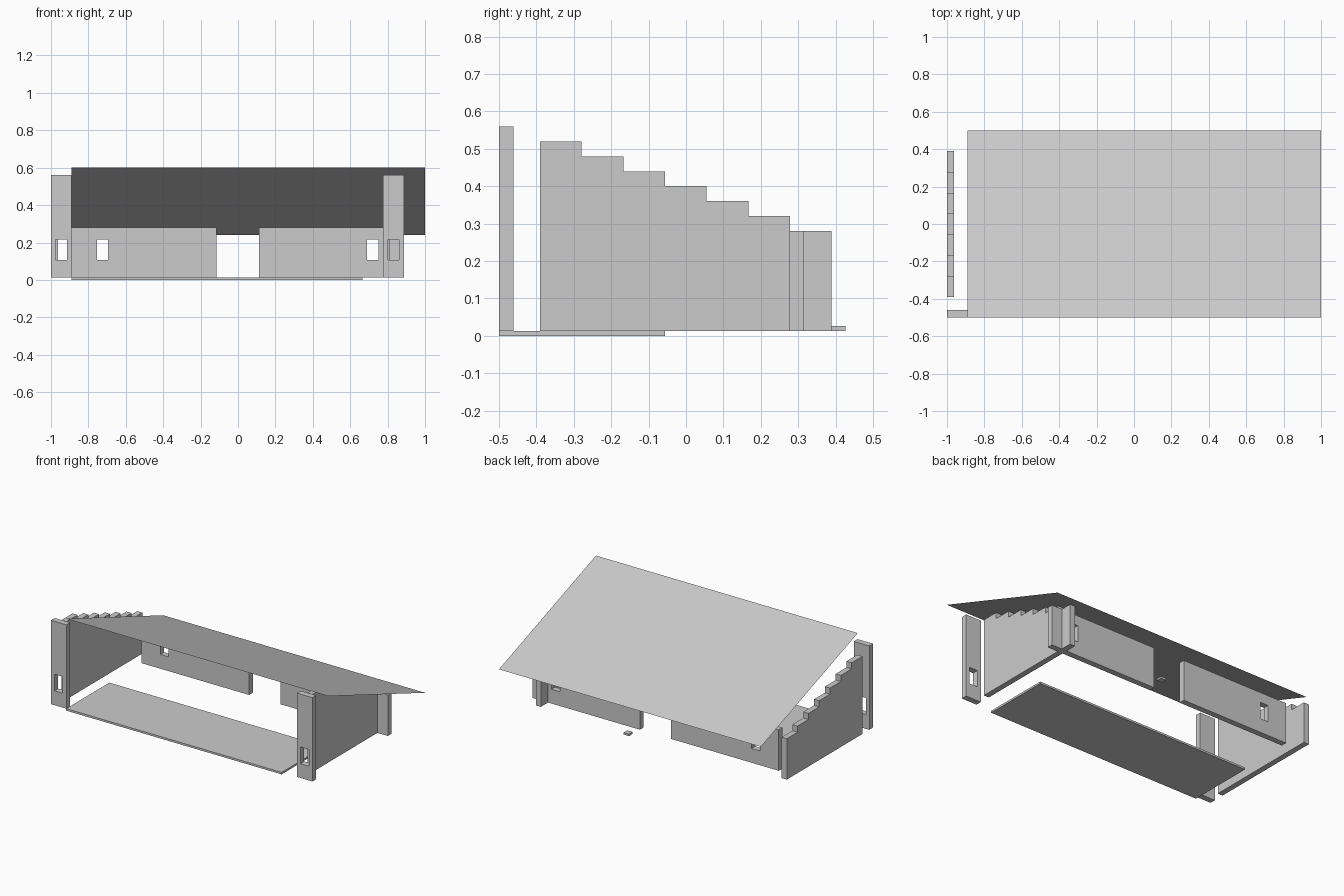
import bpy

if "Cube" in bpy.data.objects:
    bpy.data.objects.remove(bpy.data.objects["Cube"])


def make(name, verts, faces):
    mesh = bpy.data.meshes.new(name)
    mesh.from_pydata(verts, [], faces)
    mesh.update()
    obj = bpy.data.objects.new(name, mesh)
    bpy.context.collection.objects.link(obj)
    return obj


def box(name, x0, x1, y0, y1, z0, z1):
    bpy.ops.mesh.primitive_cube_add(size=1, location=((x0 + x1) / 2, (y0 + y1) / 2, (z0 + z1) / 2))
    obj = bpy.context.object
    obj.name = name
    obj.scale = (x1 - x0, y1 - y0, z1 - z0)
    bpy.ops.object.transform_apply(location=False, rotation=False)
    return obj


def rect(x0, x1, z0, z1):
    return [(x0, z0), (x1, z0), (x1, z1), (x0, z1)]


def window_wall(name, x0, x1, y0, y1, top, window_x):
    """Upright wall with one rectangular window cut through it."""
    ring = rect(x0, x1, BASE, top) + rect(window_x - 0.03, window_x + 0.03, 0.106, 0.215)
    verts = [(x, y, z) for y in (y0, y1) for x, z in ring]
    faces = []
    for i in range(4):
        j = (i + 1) % 4
        faces += [(i, j, j + 4, i + 4),              # front
                  (i + 8, i + 12, j + 12, j + 8),    # back
                  (i, i + 8, j + 8, j),              # outer rim
                  (i + 4, j + 4, j + 12, i + 12)]    # window reveal
    return make(name, verts, faces)


BASE = 0.013
STEP = 0.1113

# Thin floor slab
box("floor_slab", -0.89, 0.665, -0.5, -0.056, 0, BASE)

# Stepped side walls: one profile extruded across the wall thickness
profile = [(-0.39, BASE)]
for k in range(7):
    z = 0.52 - 0.04 * k
    profile += [(-0.39 + STEP * k, z), (-0.39 + STEP * (k + 1), z)]
profile.append((-0.39 + STEP * 7, BASE))
n = len(profile)
for name, x0 in (("left_side_wall", -1.0), ("right_side_wall", 0.775)):
    verts = [(x, y, z) for x in (x0, x0 + 0.037) for y, z in profile]
    sides = [(i, (i + 1) % n, (i + 1) % n + n, i + n) for i in range(n)]
    make(name, verts, [tuple(reversed(range(n))), tuple(range(n, 2 * n))] + sides)

# Front piers with windows
window_wall("left_front_pier", -1.0, -0.889, -0.5, -0.461, 0.56, -0.945)
window_wall("right_front_pier", 0.776, 0.887, -0.5, -0.461, 0.56, 0.831)

# Back walls on either side of the doorway
window_wall("left_back_wall", -0.89, -0.114, 0.277, 0.315, 0.28, -0.724)
window_wall("right_back_wall", 0.112, 0.887, 0.277, 0.315, 0.28, 0.72)

# Small plate outside the doorway
box("door_plate", 0.114, 0.152, 0.388, 0.426, BASE, 0.026)

# Single sloping roof sheet
make("roof_sheet", [(-0.89, -0.5, 0.6), (1, -0.5, 0.6), (1, 0.5, 0.24), (-0.89, 0.5, 0.24)], [(0, 1, 2, 3)])
